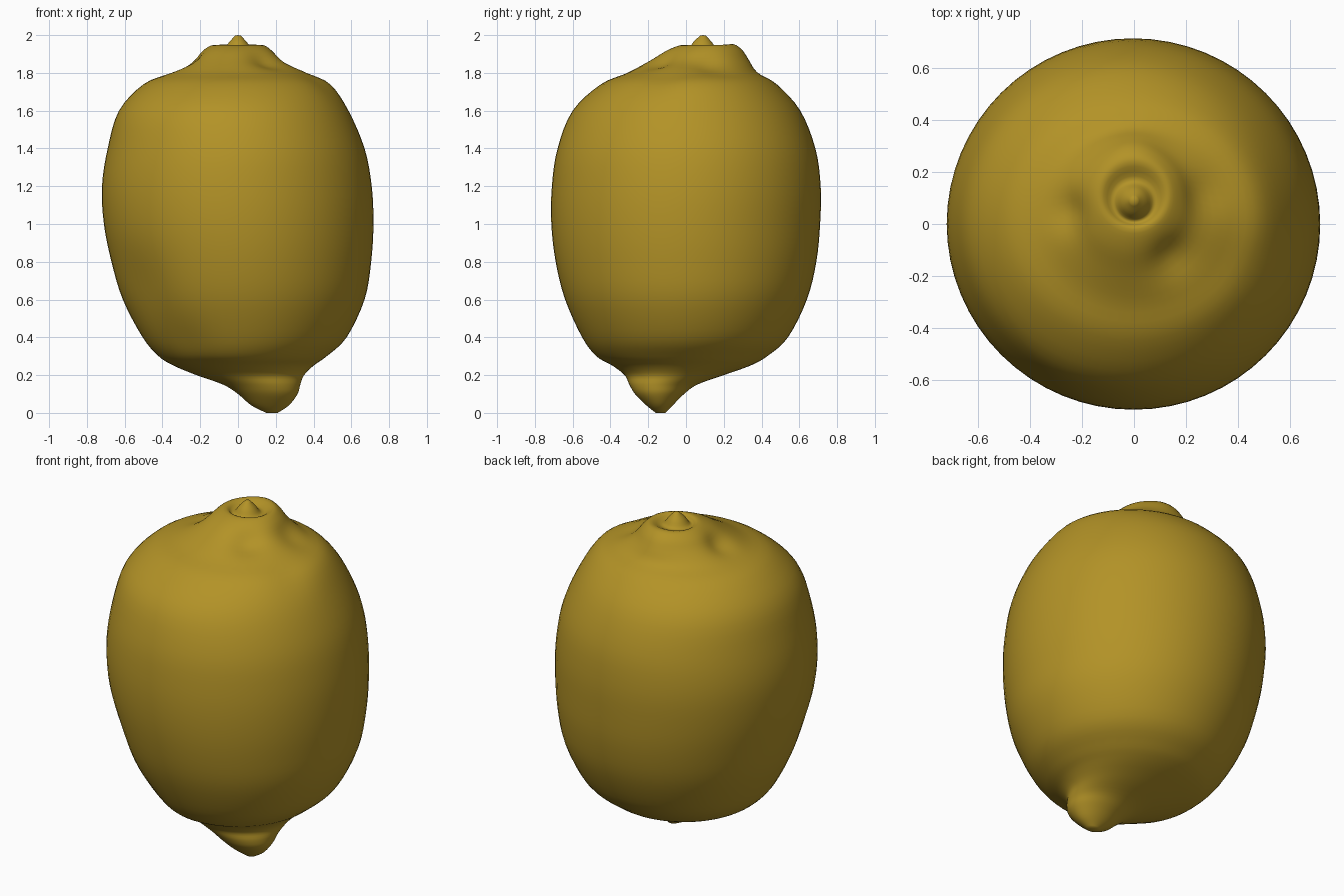
import bpy, bmesh, math
from mathutils import Vector

if "Cube" in bpy.data.objects:
    bpy.data.objects.remove(bpy.data.objects["Cube"])

# Horizontal sections, bottom to top: z, x min, x max, y min, y max
SECTIONS = [
    (0.00, 0.15, 0.21, -0.16, -0.11),
    (0.04, 0.07, 0.27, -0.21, -0.07),
    (0.10, 0.00, 0.315, -0.27, -0.01),
    (0.15, -0.08, 0.33, -0.30, 0.06),
    (0.20, -0.22, 0.35, -0.325, 0.20),
    (0.25, -0.34, 0.40, -0.39, 0.34),
    (0.30, -0.42, 0.47, -0.475, 0.43),
    (0.40, -0.505, 0.575, -0.55, 0.54),
    (0.60, -0.61, 0.67, -0.64, 0.64),
    (0.80, -0.67, 0.705, -0.69, 0.69),
    (1.00, -0.71, 0.717, -0.713, 0.71),
    (1.20, -0.72, 0.708, -0.71, 0.713),
    (1.40, -0.69, 0.67, -0.68, 0.685),
    (1.60, -0.63, 0.585, -0.60, 0.605),
    (1.74, -0.50, 0.49, -0.45, 0.48),
    (1.80, -0.36, 0.37, -0.31, 0.375),
    (1.86, -0.26, 0.25, -0.20, 0.325),
    (1.92, -0.19, 0.18, -0.10, 0.285),
    (1.948, -0.13, 0.13, -0.02, 0.24),
    (1.925, -0.08, 0.08, 0.01, 0.17),
    (1.965, -0.045, 0.045, 0.04, 0.135),
    (1.997, -0.015, 0.015, 0.075, 0.105),
]
# Soft dents and swellings: centre, radius, depth (positive pushes inward)
DENTS = [
    ((-0.25, 0.05, 1.85), 0.08, 0.03),
    ((0.15, -0.13, 1.87), 0.09, 0.03),
    ((0.27, 0.12, 1.83), 0.09, 0.02),
    ((-0.52, -0.40, 0.65), 0.20, 0.02),
    ((-0.25, -0.42, 0.36), 0.15, 0.015),
    ((0.45, -0.15, 1.75), 0.12, 0.012),
    ((0.0, 0.30, 1.88), 0.10, -0.012),
]
SEGS, STEPS = 64, 4


def catmull(a, b, c, d, t):
    return tuple(0.5 * (2 * q + (r - p) * t + (2 * p - 5 * q + 4 * r - s) * t * t
                        + (3 * q - p - 3 * r + s) * t ** 3)
                 for p, q, r, s in zip(a, b, c, d))


# Smoothly interpolated sections
rows, last = [], len(SECTIONS) - 1
for i in range(last):
    pts = [SECTIONS[min(max(i + k, 0), last)] for k in (-1, 0, 1, 2)]
    rows += [catmull(*pts, s / STEPS) for s in range(STEPS)]
rows.append(SECTIONS[-1])

# Lemon skin: lofted rings with capped tips
bm = bmesh.new()
rings = []
for z, x0, x1, y0, y1 in rows:
    ring = []
    for k in range(SEGS):
        a = 2 * math.pi * k / SEGS
        ring.append(bm.verts.new(((x0 + x1) / 2 + (x1 - x0) / 2 * math.cos(a),
                                  (y0 + y1) / 2 + (y1 - y0) / 2 * math.sin(a),
                                  max(z, 0))))
    rings.append(ring)
for lo, hi in zip(rings, rings[1:]):
    for k in range(SEGS):
        n = (k + 1) % SEGS
        bm.faces.new((lo[k], lo[n], hi[n], hi[k]))
for ring, z in ((rings[0], 0.0), (rings[-1], 2.0)):
    mid = sum((v.co for v in ring), Vector()) / SEGS
    tip = bm.verts.new((mid.x, mid.y, z))
    for k in range(SEGS):
        bm.faces.new((ring[k], ring[(k + 1) % SEGS], tip))
bmesh.ops.recalc_face_normals(bm, faces=bm.faces[:])
bm.normal_update()

# Press the dents into the skin
moves = []
for v in bm.verts:
    push = sum(d * math.exp(-((v.co - Vector(c)).length / r) ** 2) for c, r, d in DENTS)
    moves.append((v, v.normal * push))
for v, m in moves:
    v.co -= m

mesh = bpy.data.meshes.new("lemon")
bm.to_mesh(mesh)
bm.free()
for p in mesh.polygons:
    p.use_smooth = True
lemon = bpy.data.objects.new("lemon", mesh)
bpy.context.collection.objects.link(lemon)

skin = bpy.data.materials.new("lemon yellow")
skin.diffuse_color = (0.45, 0.29, 0.02, 1)
skin.use_nodes = True
skin.node_tree.nodes["Principled BSDF"].inputs["Base Color"].default_value = skin.diffuse_color
mesh.materials.append(skin)
